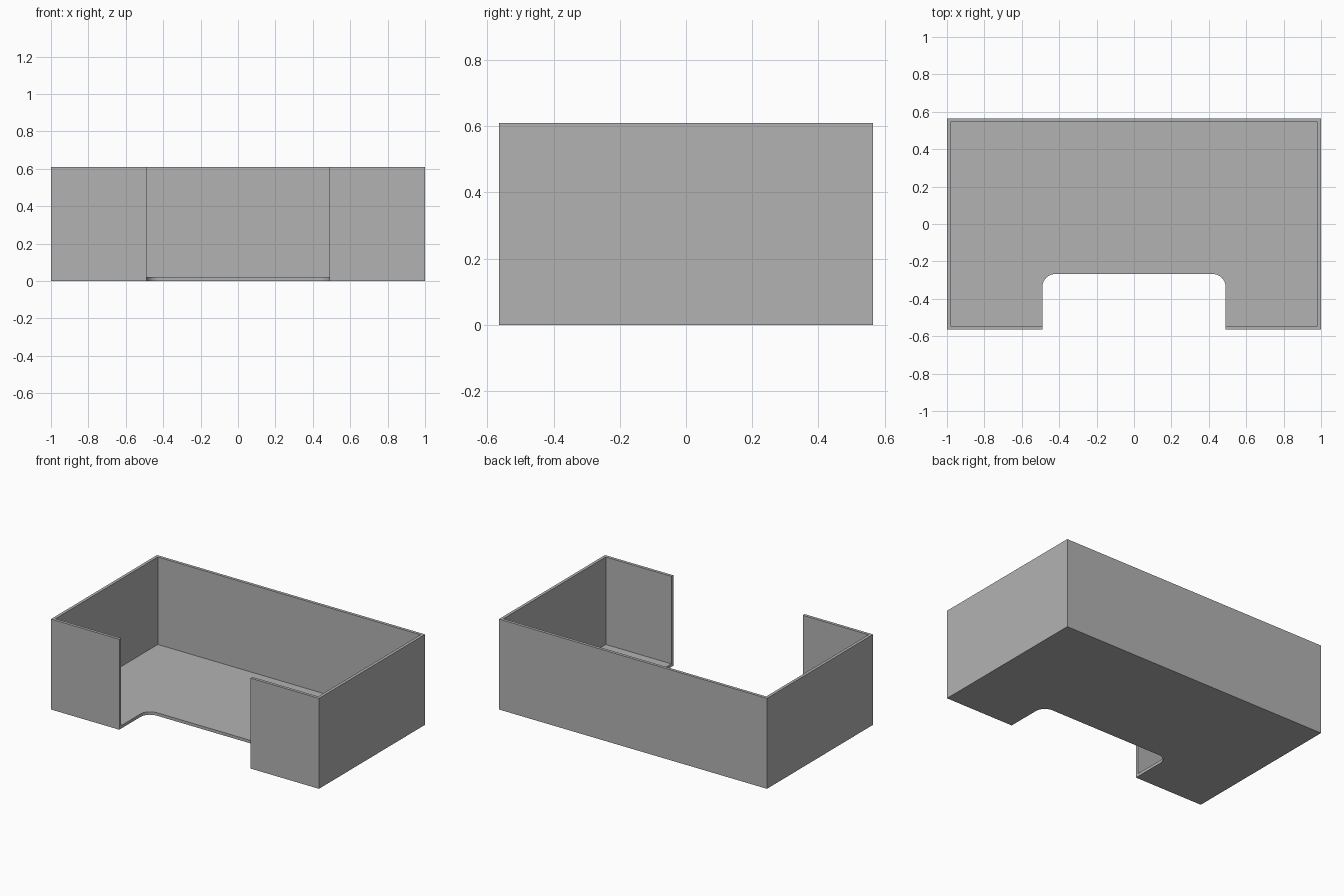
import bpy
import bmesh
from math import cos, sin, pi, radians

old = bpy.data.objects.get("Cube")
if old:
    bpy.data.objects.remove(old, do_unlink=True)

HALF_X, HALF_Y, HEIGHT = 1.0, 0.565, 0.61
WALL = 0.02
NOTCH_X, NOTCH_Y, RADIUS = 0.49, -0.267, 0.07

grey = bpy.data.materials.new("plain grey")
grey.use_nodes = True
colour = (0.45, 0.45, 0.45, 1)
grey.diffuse_color = colour
grey.node_tree.nodes["Principled BSDF"].inputs["Base Color"].default_value = colour


def prism(name, outline, z0, z1):
    """Extrude a counter-clockwise outline from z0 to z1."""
    bm = bmesh.new()
    base = bm.faces.new([bm.verts.new((x, y, z0)) for x, y in outline])
    grown = bmesh.ops.extrude_face_region(bm, geom=[base], use_keep_orig=True)
    top = [v for v in grown["geom"] if isinstance(v, bmesh.types.BMVert)]
    bmesh.ops.translate(bm, verts=top, vec=(0, 0, z1 - z0))
    bmesh.ops.recalc_face_normals(bm, faces=bm.faces[:])
    mesh = bpy.data.meshes.new(name)
    bm.to_mesh(mesh)
    bm.free()
    mesh.materials.append(grey)
    obj = bpy.data.objects.new(name, mesh)
    bpy.context.collection.objects.link(obj)
    return obj


def rectangle(hx, hy):
    return [(-hx, -hy), (hx, -hy), (hx, hy), (-hx, hy)]


def cut(target, cutter):
    """Subtract the cutter from the target, then discard it."""
    cutter.hide_render = True
    mod = target.modifiers.new("cut", 'BOOLEAN')
    mod.operation = 'DIFFERENCE'
    mod.solver = 'EXACT'
    mod.object = cutter
    bpy.ops.object.select_all(action='DESELECT')
    target.select_set(True)
    bpy.context.view_layer.objects.active = target
    bpy.ops.object.modifier_apply(modifier=mod.name)
    bpy.data.objects.remove(cutter, do_unlink=True)


# Open-topped tray with thin walls and floor
tray = prism("open_tray", rectangle(HALF_X, HALF_Y), 0, HEIGHT)
cut(tray, prism("cavity_cutter", rectangle(HALF_X - WALL, HALF_Y - WALL), WALL, 1))

# Front notch with two rounded inner corners
STEPS = 10
right_arc = [(NOTCH_X - RADIUS + RADIUS * cos(a), NOTCH_Y - RADIUS + RADIUS * sin(a))
             for a in (pi / 2 * i / STEPS for i in range(STEPS + 1))]
left_arc = [(-x, y) for x, y in reversed(right_arc)]
notch = [(-NOTCH_X, -1), (NOTCH_X, -1)] + right_arc + left_arc
cut(tray, prism("notch_cutter", notch, -1, 2))

bpy.ops.object.shade_smooth_by_angle(angle=radians(30))
